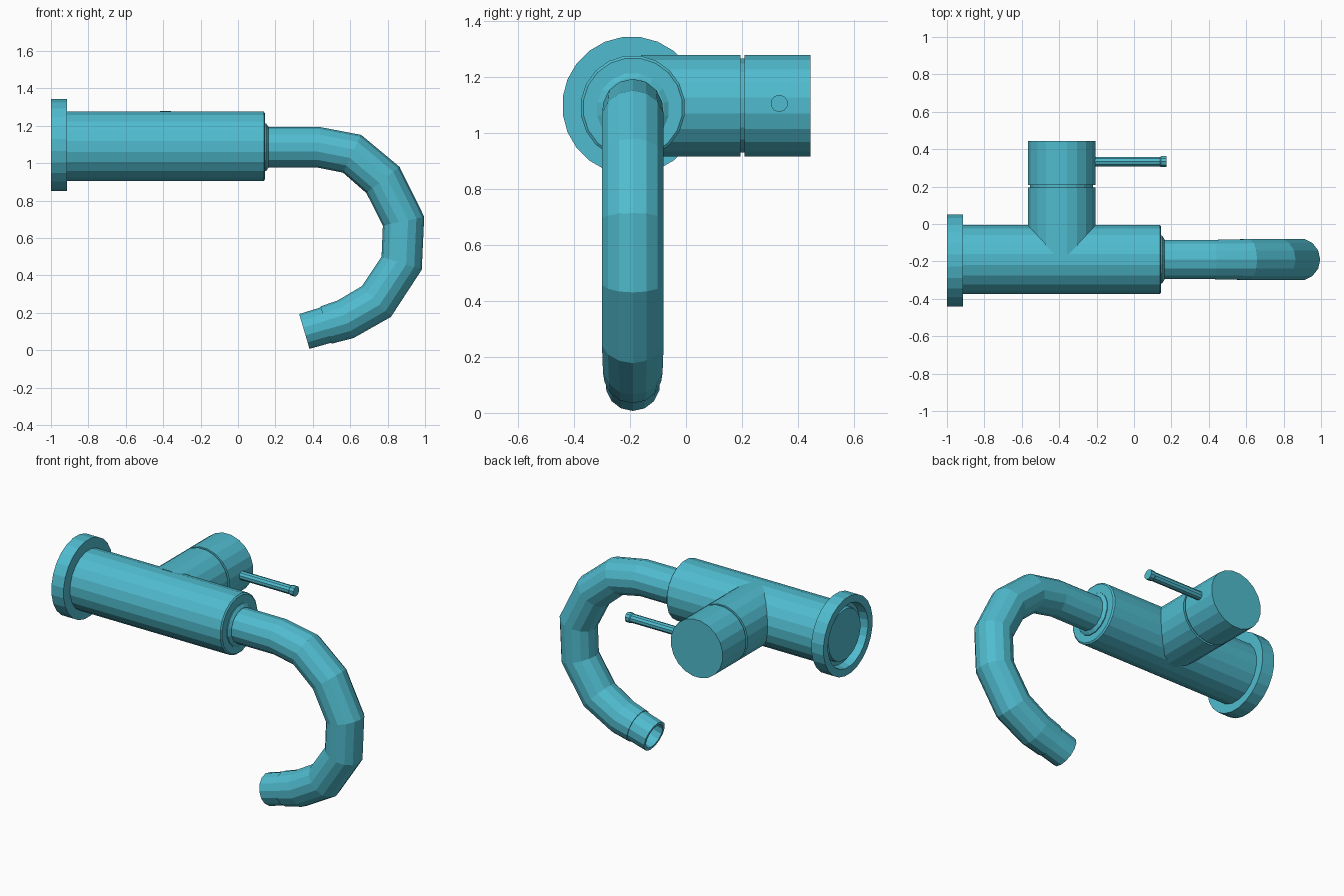
import bpy, bmesh, math
from mathutils import Vector

if "Cube" in bpy.data.objects:
    bpy.data.objects.remove(bpy.data.objects["Cube"])

teal = bpy.data.materials.new("teal")
teal.diffuse_color = (0.08, 0.50, 0.62, 1)
teal.use_nodes = True
teal.node_tree.nodes["Principled BSDF"].inputs["Base Color"].default_value = teal.diffuse_color


def skin(name, rings, cap_start=True, cap_end=True):
    """Join rings of points into a flat-faced shell."""
    bm = bmesh.new()
    loops = [[bm.verts.new(p) for p in ring] for ring in rings]
    n = len(loops[0])
    for a, b in zip(loops, loops[1:]):
        for i in range(n):
            j = (i + 1) % n
            bm.faces.new((a[i], a[j], b[j], b[i]))
    if cap_start:
        bm.faces.new(loops[0][::-1])
    if cap_end:
        bm.faces.new(loops[-1])
    bmesh.ops.recalc_face_normals(bm, faces=bm.faces)
    mesh = bpy.data.meshes.new(name)
    bm.to_mesh(mesh)
    bm.free()
    mesh.materials.append(teal)
    obj = bpy.data.objects.new(name, mesh)
    bpy.context.collection.objects.link(obj)
    return obj


def ring(center, direction, r, sides):
    """Circle of points round a centre, facing along direction."""
    d = Vector(direction).normalized()
    side = Vector((0, 1, 0)) if abs(d.y) < 0.9 else Vector((1, 0, 0))
    up = d.cross(side).normalized()
    angles = [2 * math.pi * (i + 0.5) / sides for i in range(sides)]
    return [Vector(center) + r * (math.cos(a) * side + math.sin(a) * up) for a in angles]


def lathe(name, origin, axis, profile, sides):
    """Turned part: profile is (distance along axis, radius)."""
    d = Vector(axis).normalized()
    return skin(name, [ring(Vector(origin) + d * t, d, r, sides) for t, r in profile])


Y = -0.19    # depth of the main axis

# Wall flange with recessed back
lathe("wall_flange", (-1, -0.195, 1.097), (1, 0, 0),
      [(0.085, 0.15), (0.085, 0.247), (0, 0.247), (0, 0.20),
       (0.05, 0.19), (0.05, 0.165), (0.025, 0.16)], 24)

# Main horizontal body
lathe("main_body", (-0.93, Y, 1.09), (1, 0, 0),
      [(0, 0.187), (1.068, 0.187), (1.075, 0.178)], 20)

# Collar where the spout leaves the body
lathe("spout_collar", (0.12, Y, 1.085), (1, 0, 0),
      [(0, 0.13), (0.03, 0.13), (0.042, 0.112)], 16)

# Curved spout swept along its centre line
path = [(0.12, 1.085), (0.43, 1.085), (0.61, 1.05), (0.775, 0.91), (0.885, 0.69),
        (0.875, 0.465), (0.74, 0.26), (0.575, 0.165), (0.47, 0.134)]
radii = [0.108, 0.108, 0.112, 0.113, 0.113, 0.113, 0.113, 0.109, 0.104]
points = [Vector((x, Y, z)) for x, z in path]
rings = []
for i, p in enumerate(points):
    before = (p - points[i - 1]).normalized() if i else Vector((1, 0, 0))
    after = (points[i + 1] - p).normalized() if i + 1 < len(points) else before
    rings.append(ring(p, before + after, radii[i], 14))
skin("curved_spout", rings, cap_end=True)

# Hollow outlet at the end of the spout
lathe("outlet_nozzle", (0.49, Y, 0.14), (-0.135, 0, -0.04),
      [(0, 0.099), (0.141, 0.097), (0.141, 0.078), (0.04, 0.075)], 14)

# Side valve housing, turning cap and the neck in the gap between them
HX, HZ = -0.387, 1.097
lathe("valve_housing", (HX, -0.16, HZ), (0, 1, 0), [(0, 0.183), (0.355, 0.183)], 20)
lathe("valve_neck", (HX, 0.18, HZ), (0, 1, 0), [(0, 0.17), (0.04, 0.17)], 20)
lathe("handle_cap", (HX, 0.209, HZ), (0, 1, 0), [(0, 0.183), (0.236, 0.183)], 20)

# Thin lever
lathe("lever", (-0.25, 0.333, 1.105), (1, 0, 0),
      [(0, 0.027), (0.39, 0.027), (0.395, 0.031), (0.425, 0.031)], 10)
